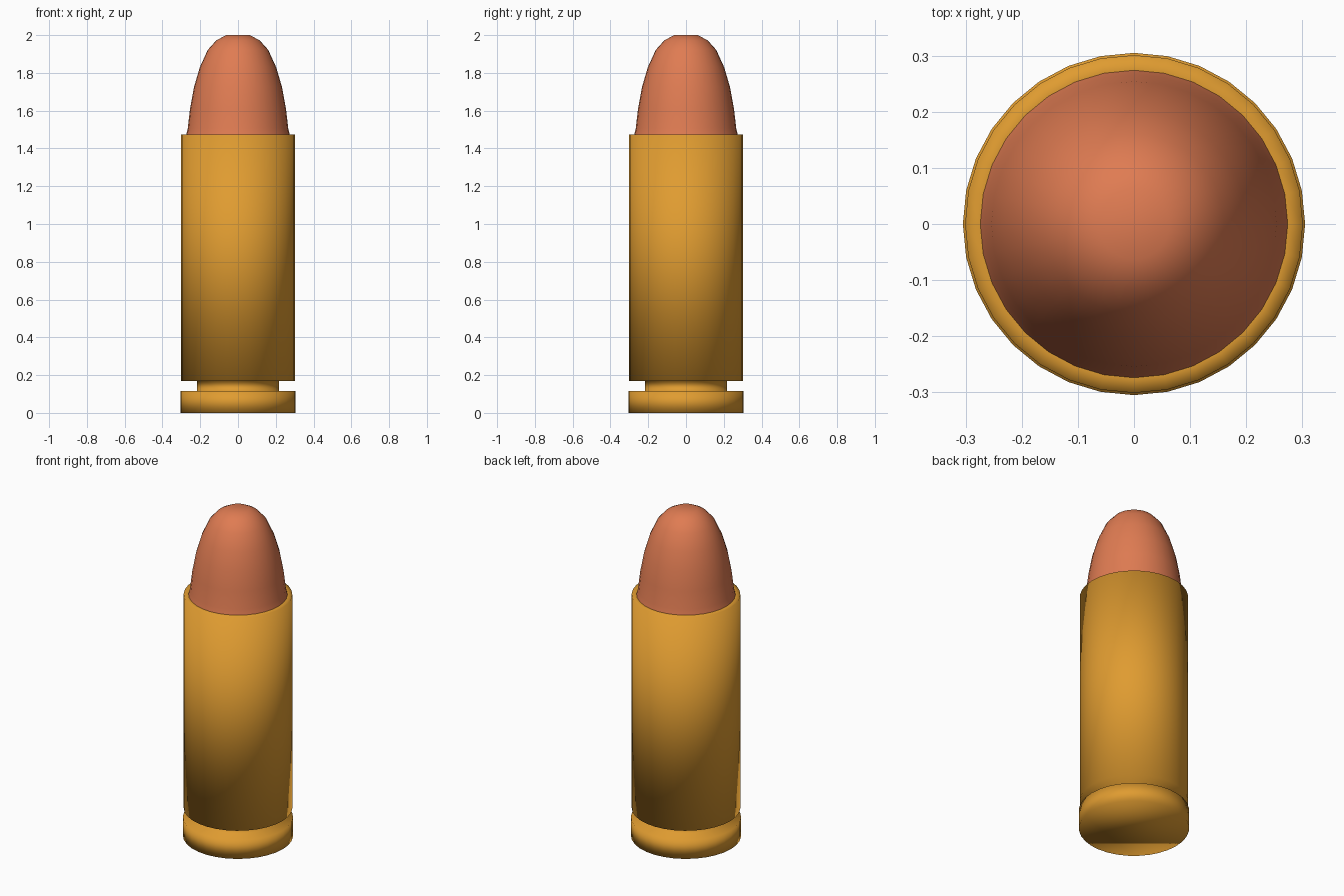
import bpy, bmesh, math

if "Cube" in bpy.data.objects:
    bpy.data.objects.remove(bpy.data.objects["Cube"])

SIDES = 32


def lathe(name, profile, color, cap_start, cap_end):
    """Spin (radius, z) points listed from bottom to top around the z axis."""
    bm = bmesh.new()
    rings = []
    for r, z in profile:
        rings.append([bm.verts.new((r * math.cos(2 * math.pi * i / SIDES),
                                    r * math.sin(2 * math.pi * i / SIDES), z))
                      for i in range(SIDES)])
    for low, high in zip(rings, rings[1:]):
        for i in range(SIDES):
            j = (i + 1) % SIDES
            bm.faces.new((low[i], low[j], high[j], high[i]))
    if cap_start:
        bm.faces.new(rings[0][::-1])
    if cap_end:
        bm.faces.new(rings[-1])
    for f in bm.faces:
        f.smooth = True
    mesh = bpy.data.meshes.new(name)
    bm.to_mesh(mesh)
    bm.free()
    mat = bpy.data.materials.new(name + "_metal")
    mat.diffuse_color = color
    mat.use_nodes = True
    mat.node_tree.nodes["Principled BSDF"].inputs["Base Color"].default_value = mat.diffuse_color
    mesh.materials.append(mat)
    obj = bpy.data.objects.new(name, mesh)
    bpy.context.collection.objects.link(obj)
    return obj


# brass case: base rim, extractor groove, straight wall, mouth lip
lathe("case", [(0.305, 0.0), (0.305, 0.115), (0.217, 0.115), (0.217, 0.17),
               (0.301, 0.17), (0.301, 1.475), (0.274, 1.475)],
      (0.74, 0.33, 0.03, 1), True, False)

# copper bullet: slight flare at the mouth, ogive, small flat tip
lathe("bullet", [(0.274, 1.475), (0.266, 1.507), (0.254, 1.61), (0.233, 1.725),
                 (0.202, 1.83), (0.16, 1.922), (0.115, 1.972), (0.063, 2.0)],
      (0.74, 0.2, 0.085, 1), False, True)
